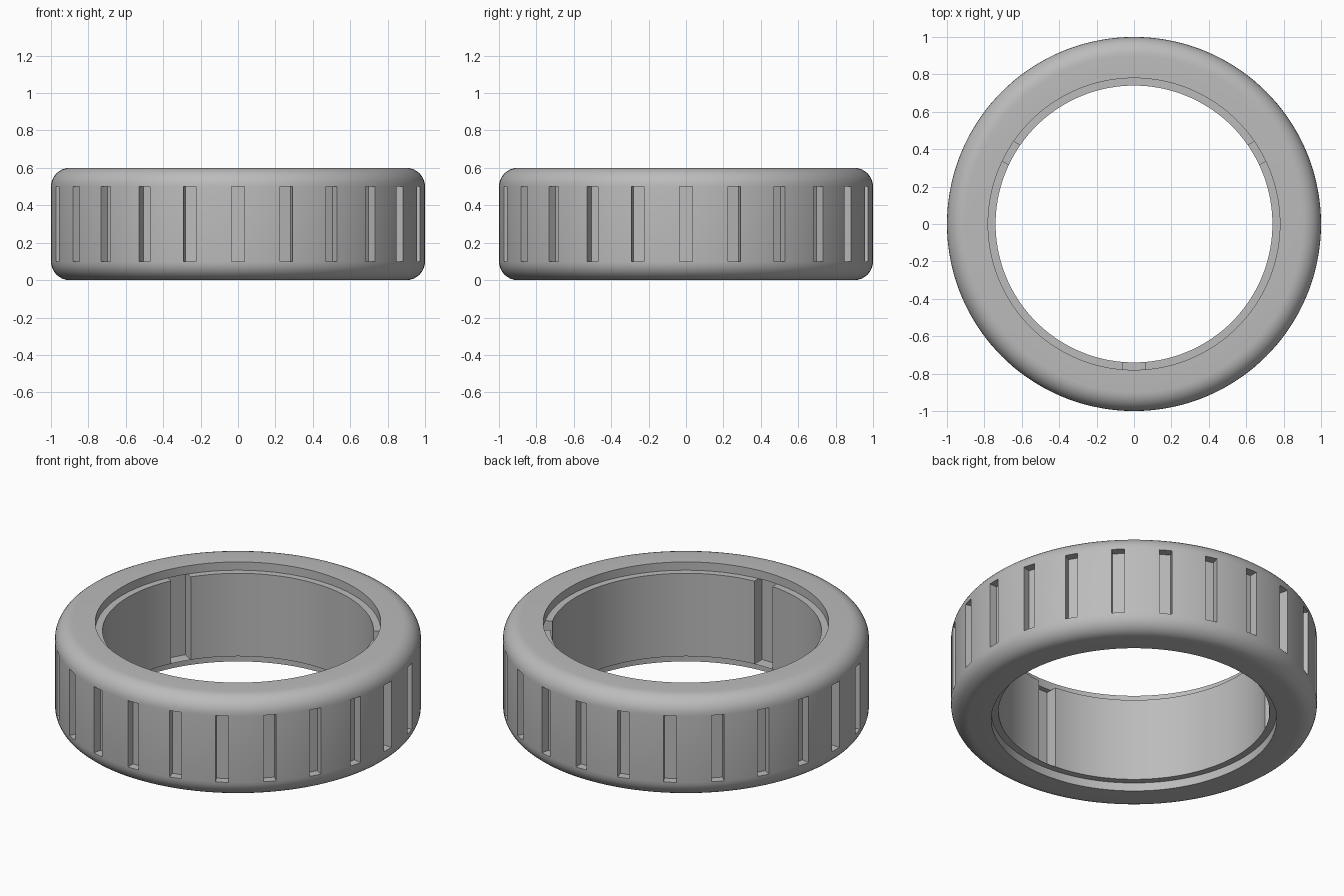
import bpy, bmesh, math
from mathutils import Matrix

default = bpy.data.objects.get("Cube")
if default:
    bpy.data.objects.remove(default, do_unlink=True)

SEGMENTS = 144
HEIGHT = 0.6
OUTER, BORE, LIP = 1.0, 0.78, 0.74
FILLET, STEP = 0.1, 0.05


def add_object(name, bm):
    bmesh.ops.recalc_face_normals(bm, faces=bm.faces)
    mesh = bpy.data.meshes.new(name)
    bm.to_mesh(mesh)
    bm.free()
    obj = bpy.data.objects.new(name, mesh)
    bpy.context.collection.objects.link(obj)
    return obj


def add_radial_box(bm, angle, r_in, r_out, width, z_low, z_high):
    """Box pointing outwards from the axis at the given angle."""
    size = Matrix.Diagonal((r_out - r_in, width, z_high - z_low, 1))
    place = Matrix.Translation(((r_in + r_out) / 2, 0, (z_low + z_high) / 2))
    turn = Matrix.Rotation(angle, 4, "Z")
    bmesh.ops.create_cube(bm, size=1, matrix=turn @ place @ size)


# Ring cross-section: stepped bore inside, rounded corners outside
half = [(LIP, STEP), (BORE, STEP), (BORE, 0)]
for i in range(9):
    a = math.radians(90 * i / 8)
    half.append((OUTER - FILLET + FILLET * math.sin(a), FILLET - FILLET * math.cos(a)))
profile = half + [(r, HEIGHT - z) for r, z in reversed(half)]

# Sweep the section around the axis
bm = bmesh.new()
rings = []
for s in range(SEGMENTS):
    a = math.tau * s / SEGMENTS
    rings.append([bm.verts.new((r * math.cos(a), r * math.sin(a), z)) for r, z in profile])
for s in range(SEGMENTS):
    here, after = rings[s], rings[(s + 1) % SEGMENTS]
    for k in range(len(profile)):
        n = (k + 1) % len(profile)
        bm.faces.new((here[k], after[k], after[n], here[n]))
ring = add_object("grip_ring", bm)

# Cutters: grip slots outside, three key notches inside
bm = bmesh.new()
for i in range(24):
    add_radial_box(bm, math.tau * i / 24, 0.95, 1.1, 0.07, FILLET, HEIGHT - FILLET)
for degrees in (-90, 30, 150):
    add_radial_box(bm, math.radians(degrees), 0.68, 0.81, 0.12, STEP, HEIGHT - STEP)
cutter = add_object("slot_cutter", bm)
cutter.hide_render = True

cut = ring.modifiers.new("slots", "BOOLEAN")
cut.operation = "DIFFERENCE"
cut.solver = "EXACT"
cut.object = cutter
bpy.ops.object.select_all(action="DESELECT")
ring.select_set(True)
bpy.context.view_layer.objects.active = ring
bpy.ops.object.modifier_apply(modifier=cut.name)
bpy.data.objects.remove(cutter, do_unlink=True)
bpy.ops.object.shade_smooth_by_angle(angle=math.radians(30))

# Plain grey
grey = bpy.data.materials.new("grey")
grey.use_nodes = True
colour = (0.5, 0.5, 0.5, 1)
grey.diffuse_color = colour
grey.node_tree.nodes["Principled BSDF"].inputs["Base Color"].default_value = colour
ring.data.materials.clear()
ring.data.materials.append(grey)
